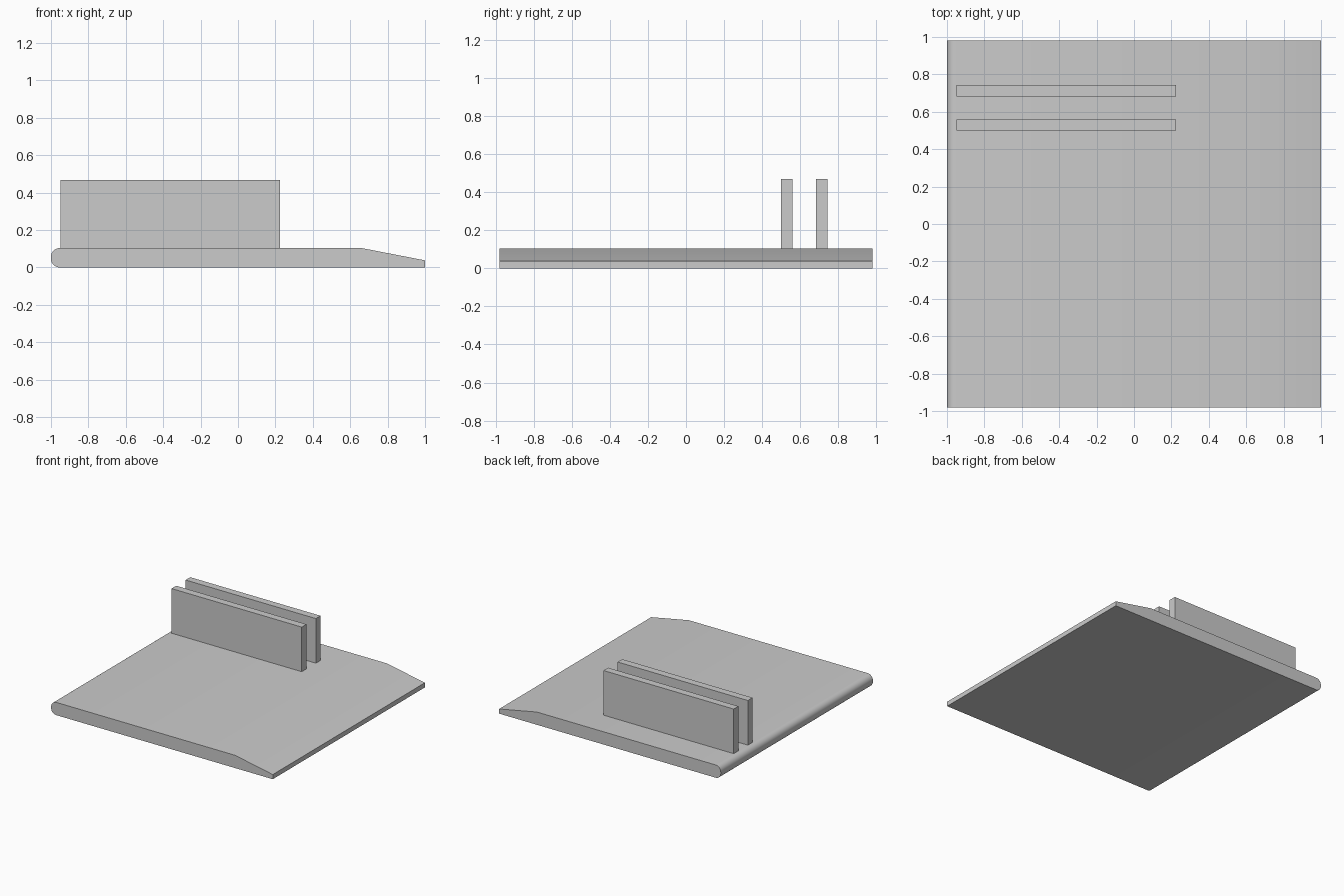
import bpy, bmesh, math

cube = bpy.data.objects.get("Cube")
if cube:
    bpy.data.objects.remove(cube, do_unlink=True)

# Single grey material
grey = bpy.data.materials.new("light grey")
grey.use_nodes = True
colour = (0.6, 0.6, 0.6, 1)
grey.diffuse_color = colour
grey.node_tree.nodes["Principled BSDF"].inputs["Base Color"].default_value = colour


def extrude_profile(name, profile, y0, y1):
    """Sweep a closed x-z outline from y0 to y1."""
    bm = bmesh.new()
    face = bm.faces.new([bm.verts.new((x, y0, z)) for x, z in profile])
    swept = bmesh.ops.extrude_face_region(bm, geom=[face])
    verts = [v for v in swept["geom"] if isinstance(v, bmesh.types.BMVert)]
    bmesh.ops.translate(bm, verts=verts, vec=(0, y1 - y0, 0))
    bmesh.ops.recalc_face_normals(bm, faces=bm.faces)
    mesh = bpy.data.meshes.new(name)
    bm.to_mesh(mesh)
    bm.free()
    mesh.materials.append(grey)
    obj = bpy.data.objects.new(name, mesh)
    bpy.context.collection.objects.link(obj)
    return obj


def corner(cx, cz, radius, start, steps=10):
    """Quarter-circle points, counter-clockwise from the start angle."""
    angles = [math.radians(start + 90 * i / steps) for i in range(steps + 1)]
    return [(cx + radius * math.cos(a), cz + radius * math.sin(a)) for a in angles]


# Base slab: rounded right edge, bevelled ramp on the left edge
top, radius = 0.104, 0.047
outline = [(1, 0), (1, 0.038), (0.66, top)]
outline += corner(-1 + radius, top - radius, radius, 90)
outline += corner(-1 + radius, radius, radius, 180)
base = extrude_profile("base_slab", outline, -0.98, 0.98)
bpy.context.view_layer.objects.active = base
base.select_set(True)
bpy.ops.object.shade_smooth_by_angle(angle=math.radians(30))

# Two parallel upright plates
plate = [(-0.95, top), (0.225, top), (0.225, 0.468), (-0.95, 0.468)]
for name, y in (("front_upright_plate", 0.5), ("rear_upright_plate", 0.682)):
    extrude_profile(name, plate, y, y + 0.06)
